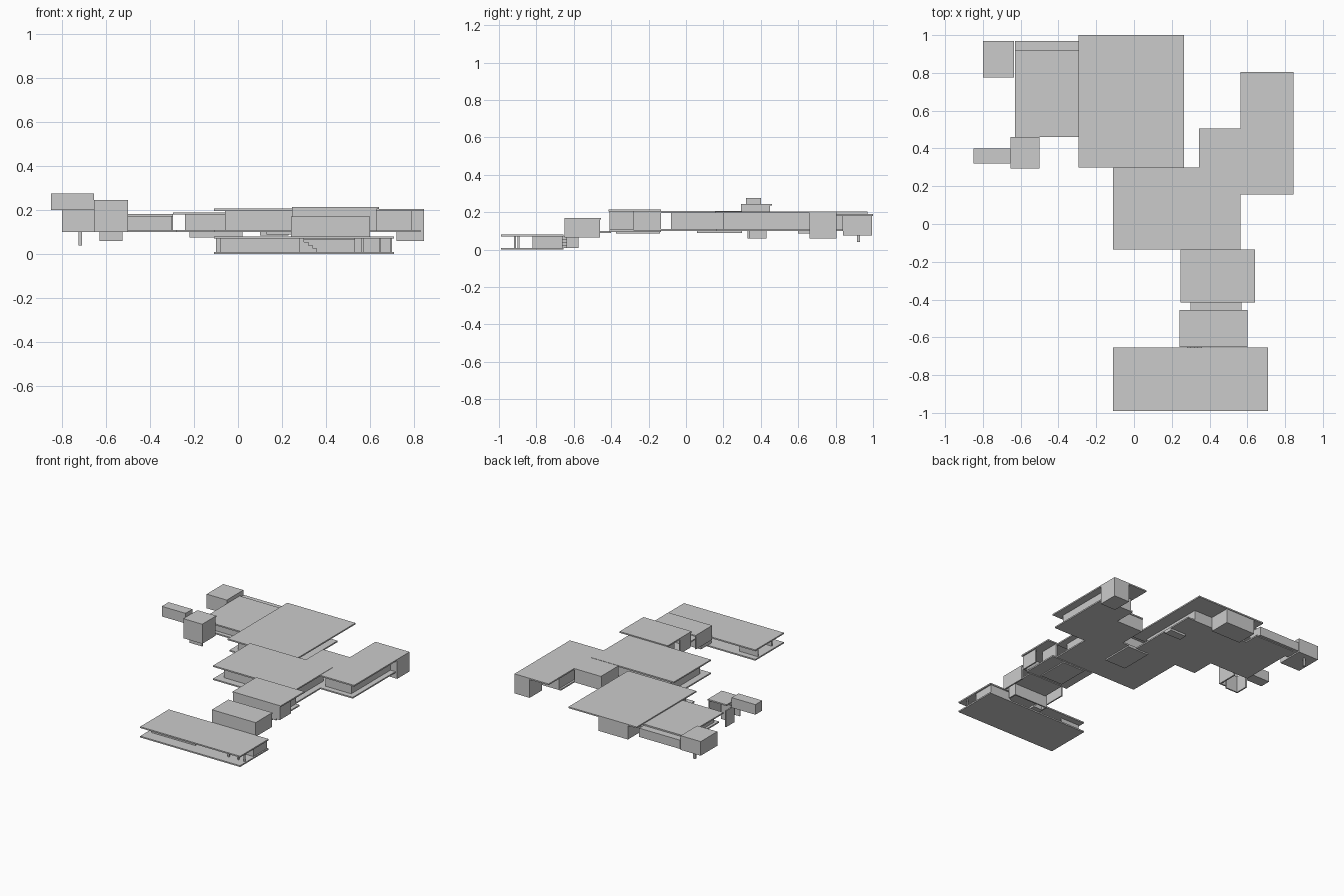
import bpy, bmesh

old = bpy.data.objects.get("Cube")
if old:
    bpy.data.objects.remove(old)

grey = bpy.data.materials.new("plain grey")
grey.use_nodes = True
COLOUR = (0.6, 0.6, 0.6, 1)
grey.diffuse_color = COLOUR
grey.node_tree.nodes["Principled BSDF"].inputs["Base Color"].default_value = COLOUR
T = 0.01  # slab and wall thickness


def boxes(name, *parts):
    """One object from boxes given as ((x, x), (y, y), (z, z))."""
    bm = bmesh.new()
    for xs, ys, zs in parts:
        for v in bmesh.ops.create_cube(bm, size=1)["verts"]:
            v.co = [r[0] if c < 0 else r[1] for c, r in zip(v.co, (xs, ys, zs))]
    mesh = bpy.data.meshes.new(name)
    bm.to_mesh(mesh)
    bm.free()
    mesh.materials.append(grey)
    obj = bpy.data.objects.new(name, mesh)
    bpy.context.scene.collection.objects.link(obj)
    return obj


def roof(name, xs, ys, top):
    boxes(name, (xs, ys, (top - T, top)))


def walls(name, xs, ys, zs, sides):
    """Thin walls on the chosen sides of a room: f, b, l (+x), r (-x)."""
    plan = {"f": (xs, (ys[0], ys[0] + T)), "b": (xs, (ys[1] - T, ys[1])),
            "r": ((xs[0], xs[0] + T), ys), "l": ((xs[1] - T, xs[1]), ys)}
    boxes(name, *[(*plan[s], zs) for s in sides])


# Front pavilion: two slabs with recessed walls and end rooms
front_x, front_y, gap = (-0.11, 0.71), (-0.99, -0.655), (T, 0.07)
roof("front_pavilion_roof", front_x, front_y, 0.08)
roof("front_pavilion_floor", front_x, front_y, T)
walls("front_pavilion_main_walls", (-0.08, 0.28), (-0.9, -0.72), gap, "f")
walls("front_pavilion_rear_wall", (-0.1, 0.05), (-0.8, -0.7), gap, "b")
walls("front_pavilion_end_room", (0.53, 0.7), (-0.82, -0.66), gap, "fbl")
boxes("front_pavilion_posts", *[((x, x + T), (-0.92, -0.91), gap) for x in (0.56, 0.64, 0.69)])
boxes("front_pavilion_steps", *[((0.28 + 0.02 * i, 0.3 + 0.02 * i), (-0.7, -0.62),
                                 (T, 0.07 - 0.015 * i)) for i in range(4)])

# Stair block behind the front pavilion
roof("stair_block_roof", (0.24, 0.6), (-0.65, -0.455), 0.17)
walls("stair_block_walls", (0.24, 0.6), (-0.65, -0.46), (0.065, 0.165), "flr")
walls("stair_block_lower_walls", (0.28, 0.56), (-0.64, -0.575), (T, 0.1), "blr")
roof("stair_block_landing", (0.3, 0.57), (-0.57, -0.4), 0.1)

# Link block
roof("link_roof", (0.245, 0.64), (-0.415, -0.135), 0.215)
walls("link_walls", (0.245, 0.63), (-0.41, -0.28), (0.105, 0.21), "flr")
walls("link_rear_walls", (0.29, 0.57), (-0.28, -0.135), (0.1, 0.21), "lr")
roof("link_floor", (0.25, 0.6), (-0.41, -0.135), 0.105)
roof("link_lower_floor", (0.32, 0.5), (-0.375, -0.14), 0.097)

# Central hall
roof("hall_roof", (-0.11, 0.565), (-0.135, 0.3), 0.207)
roof("hall_floor", (-0.11, 0.565), (-0.135, 0.3), 0.11)
walls("hall_walls", (-0.06, 0.52), (-0.08, 0.26), (0.11, 0.2), "fblr")
roof("hall_terrace", (0.13, 0.3), (0.06, 0.3), 0.1)

# East wing and its connecting room
roof("east_wing_roof", (0.565, 0.845), (0.155, 0.805), 0.205)
roof("east_wing_floor", (0.565, 0.83), (0.16, 0.66), 0.11)
walls("east_wing_walls", (0.58, 0.79), (0.2, 0.66), (0.11, 0.2), "flrb")
boxes("east_wing_end_room", ((0.72, 0.845), (0.66, 0.805), (0.06, 0.195)))
roof("connector_roof", (0.345, 0.565), (0.3, 0.505), 0.205)
roof("connector_floor", (0.35, 0.565), (0.3, 0.5), 0.11)
walls("connector_walls", (0.345, 0.565), (0.3, 0.5), (0.105, 0.2), "br")

# Large rear pavilion
roof("rear_pavilion_front_roof", (-0.295, 0.265), (0.3, 0.63), 0.19)
roof("rear_pavilion_back_roof", (-0.295, 0.265), (0.63, 1.0), 0.19)
roof("rear_pavilion_floor", (-0.28, 0.23), (0.3, 0.84), 0.11)
walls("rear_pavilion_walls", (-0.24, 0.17), (0.34, 0.84), (0.11, 0.18), "fblr")
boxes("rear_pavilion_back_room", ((-0.22, 0.02), (0.84, 0.995), (0.075, 0.18)))
boxes("rear_pavilion_under_box", ((0.1, 0.23), (0.6, 0.66), (0.085, 0.1)))

# West wing
roof("west_wing_roof", (-0.63, -0.295), (0.46, 0.92), 0.182)
roof("west_wing_floor", (-0.6, -0.28), (0.47, 0.95), 0.11)
walls("west_wing_walls", (-0.58, -0.3), (0.5, 0.86), (0.11, 0.175), "fr")
boxes("west_wing_back_room", ((-0.63, -0.295), (0.86, 0.97), (0.105, 0.17)))
boxes("corner_room", ((-0.8, -0.635), (0.775, 0.97), (0.1, 0.205)))
boxes("corner_room_post", ((-0.725, -0.71), (0.915, 0.93), (0.04, 0.1)))

# Raised side room and outer arm
roof("side_room_roof", (-0.655, -0.5), (0.295, 0.46), 0.245)
walls("side_room_walls", (-0.655, -0.5), (0.295, 0.45), (0.1, 0.235), "fl")
walls("side_room_lower_walls", (-0.63, -0.525), (0.33, 0.43), (0.06, 0.18), "fr")
boxes("outer_arm", ((-0.85, -0.655), (0.32, 0.4), (0.2, 0.275)))
